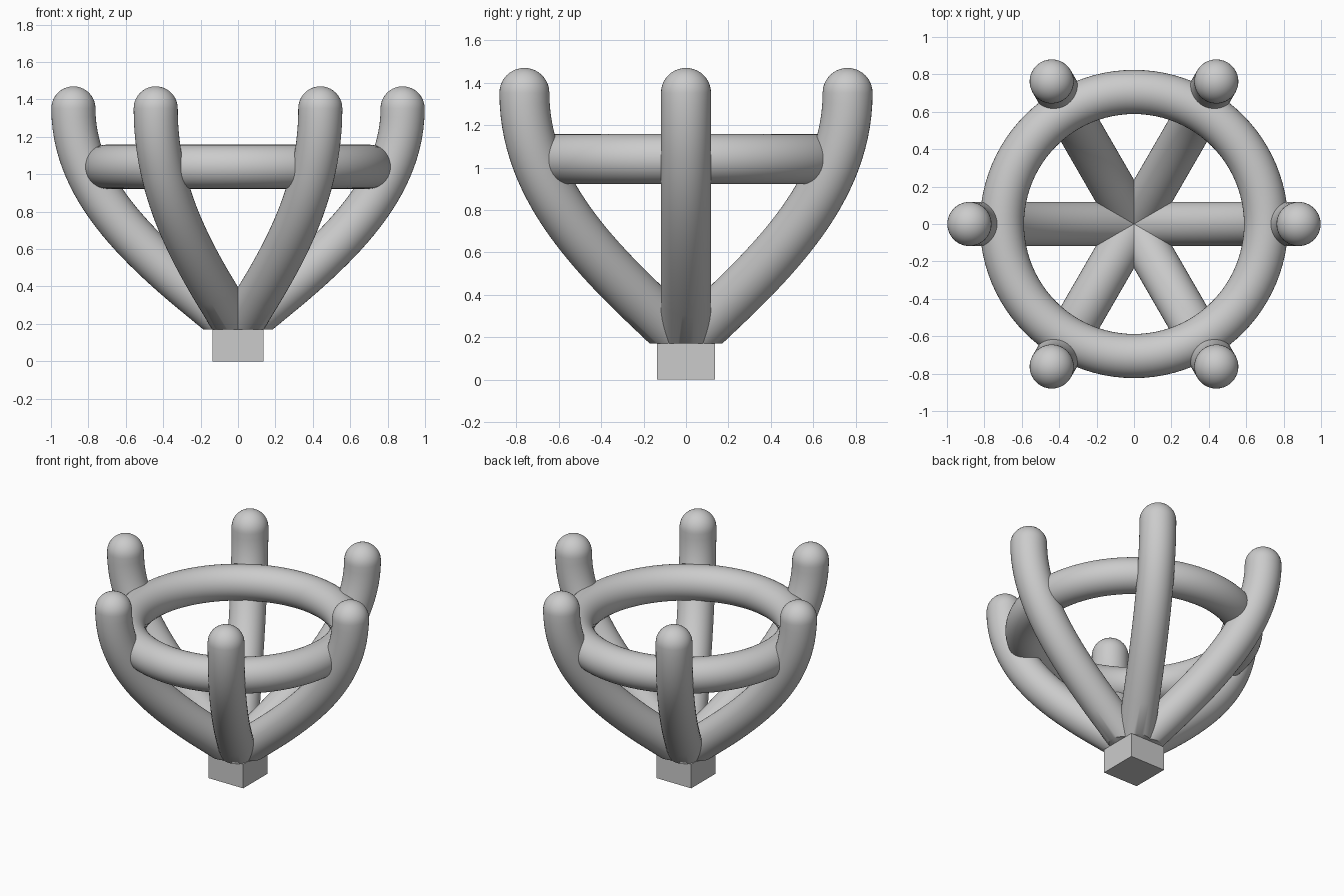
import bpy, bmesh, math
from mathutils import Vector, Matrix

if "Cube" in bpy.data.objects:
    bpy.data.objects.remove(bpy.data.objects["Cube"])

TUBE = 0.118
SIDES = 40


def finish(name, bm, smooth=True):
    bmesh.ops.recalc_face_normals(bm, faces=bm.faces[:])
    mesh = bpy.data.meshes.new(name)
    bm.to_mesh(mesh)
    bm.free()
    ob = bpy.data.objects.new(name, mesh)
    bpy.context.collection.objects.link(ob)
    if smooth:
        bpy.ops.object.select_all(action='DESELECT')
        ob.select_set(True)
        bpy.context.view_layer.objects.active = ob
        bpy.ops.object.shade_smooth_by_angle(angle=math.radians(40))
    return ob


def bridge(bm, rings):
    for a, b in zip(rings, rings[1:]):
        n = len(a)
        for i in range(n):
            j = (i + 1) % n
            bm.faces.new((a[i], a[j], b[j], b[i]))


# Square mounting base
bm = bmesh.new()
bmesh.ops.create_cube(bm, size=1, matrix=Matrix.Translation((0, 0, 0.085)) @ Matrix.Diagonal((0.272, 0.272, 0.17, 1)))
finish("base_block", bm, smooth=False)

# Horizontal ring joining the prongs
bm = bmesh.new()
rings = []
for k in range(96):
    a = 2 * math.pi * k / 96
    ring = []
    for i in range(SIDES):
        t = 2 * math.pi * i / SIDES
        r = 0.706 + TUBE * math.cos(t)
        ring.append(bm.verts.new((r * math.cos(a), r * math.sin(a), 1.04 + TUBE * math.sin(t))))
    rings.append(ring)
bridge(bm, rings + rings[:1])
finish("support_ring", bm)

# Curved prong path in the radial plane, flat cut at the bottom, round tip
P = [Vector(p) for p in ((0, 0, 0.17), (0.40, 0, 0.50), (0.88, 0, 0.85), (0.88, 0, 1.352))]


def path(t):
    s = 1 - t
    pos = P[0] * s**3 + P[1] * 3 * s * s * t + P[2] * 3 * s * t * t + P[3] * t**3
    tan = (P[1] - P[0]) * s * s + (P[2] - P[1]) * 2 * s * t + (P[3] - P[2]) * t * t
    return pos, tan.normalized()


def prong(index):
    bm = bmesh.new()
    stations = [(*path(0), TUBE)]
    stations += [(*path(0.22 + 0.78 * k / 24), TUBE) for k in range(25)]
    up = Vector((0, 0, 1))
    for k in range(1, 10):
        a = math.pi / 2 * k / 10
        stations.append((P[3] + up * TUBE * math.sin(a), up, TUBE * math.cos(a)))
    rings = []
    for s, (pos, tan, rad) in enumerate(stations):
        side = Vector((0, 1, 0))
        normal = side.cross(tan)
        ring = []
        for i in range(SIDES):
            t = 2 * math.pi * i / SIDES
            co = pos + (normal * math.cos(t) + side * math.sin(t)) * rad
            if s == 0:  # slide along the tube to make a level cut
                co -= tan * ((co.z - 0.17) / tan.z)
            ring.append(bm.verts.new(co))
        rings.append(ring)
    bridge(bm, rings)
    bm.faces.new(rings[0])
    tip = bm.verts.new(P[3] + up * TUBE)
    for i in range(SIDES):
        bm.faces.new((rings[-1][i], rings[-1][(i + 1) % SIDES], tip))
    bmesh.ops.rotate(bm, verts=bm.verts[:], cent=(0, 0, 0),
                     matrix=Matrix.Rotation(math.radians(60 * index), 3, 'Z'))
    finish(f"prong_{index + 1}", bm)


for n in range(6):
    prong(n)
